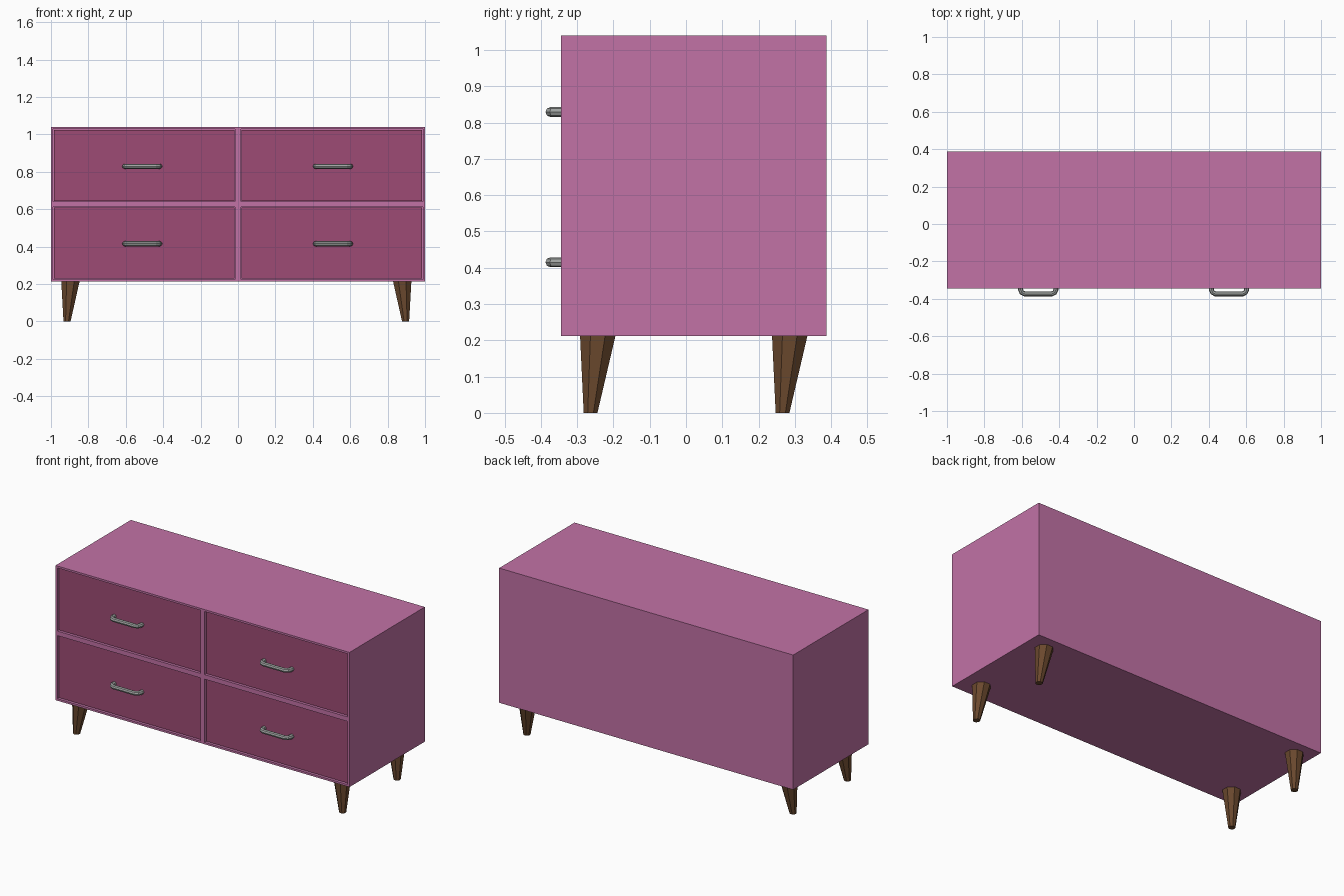
import bpy, bmesh, math
from mathutils import Vector

if "Cube" in bpy.data.objects:
    bpy.data.objects.remove(bpy.data.objects["Cube"])


def material(name, rgb):
    lin = [((c / 255 + 0.055) / 1.055) ** 2.4 for c in rgb]
    m = bpy.data.materials.new(name)
    m.diffuse_color = (*lin, 1)
    m.use_nodes = True
    m.node_tree.nodes["Principled BSDF"].inputs["Base Color"].default_value = m.diffuse_color
    return m


PINK = material("pink lacquer", (194, 114, 166))
ROSE = material("dark rose", (158, 75, 117))
WOOD = material("brown wood", (107, 73, 46))
METAL = material("grey metal", (160, 164, 162))


def add_object(name, bm, mat):
    bmesh.ops.recalc_face_normals(bm, faces=bm.faces[:])
    mesh = bpy.data.meshes.new(name)
    bm.to_mesh(mesh)
    bm.free()
    mesh.materials.append(mat)
    ob = bpy.data.objects.new(name, mesh)
    bpy.context.collection.objects.link(ob)
    return ob


def box_mesh(x0, x1, y0, y1, z0, z1):
    bm = bmesh.new()
    bmesh.ops.create_cube(bm, size=1)
    for v in bm.verts:
        v.co = Vector(((x0 + x1) / 2 + v.co.x * (x1 - x0),
                       (y0 + y1) / 2 + v.co.y * (y1 - y0),
                       (z0 + z1) / 2 + v.co.z * (z1 - z0)))
    return bm


FRONT, BACK, BOTTOM, TOP = -0.345, 0.387, 0.212, 1.04
COLUMNS = [(-0.988, -0.015), (0.015, 0.988)]
ROWS = [(0.224, 0.612), (0.640, 1.028)]

# Cabinet body: front face split into a grid, four openings sunk in
bm = box_mesh(-1, 1, FRONT, BACK, BOTTOM, TOP)
cuts = [((x, 0, 0), (1, 0, 0)) for c in COLUMNS for x in c]
cuts += [((0, 0, z), (0, 0, 1)) for r in ROWS for z in r]
for co, no in cuts:
    verts = [v for v in bm.verts if abs(v.co.y - FRONT) < 1e-5]
    faces = [f for f in bm.faces if all(v in verts for v in f.verts)]
    edges = list({e for f in faces for e in f.edges})
    bmesh.ops.bisect_plane(bm, geom=verts + edges + faces, plane_co=co, plane_no=no, dist=1e-5)
bm.normal_update()
openings = []
for f in bm.faces:
    c = f.calc_center_median()
    if f.normal.y < -0.9 and any(a < c.x < b for a, b in COLUMNS) and any(a < c.z < b for a, b in ROWS):
        openings.append(f)
bmesh.ops.inset_individual(bm, faces=openings, thickness=0, depth=-0.04)
add_object("cabinet_body", bm, PINK)


# Handle: octagonal tube bent into a shallow U
def handle(name, cx, cz):
    h, y0, y1 = 0.094, FRONT + 0.02, -0.374
    curve = bpy.data.curves.new(name, 'CURVE')
    curve.dimensions = '3D'
    curve.bevel_depth = 0.0135
    curve.bevel_resolution = 2
    curve.use_fill_caps = True
    half = [(h, y0), (h, -0.352), (h - 0.006, -0.366), (h - 0.022, y1)]
    path = [(-x, y) for x, y in half] + half[::-1]
    sp = curve.splines.new('POLY')
    sp.points.add(len(path) - 1)
    for p, (x, y) in zip(sp.points, path):
        p.co = (cx + x, y, cz, 1)
    tmp = bpy.data.objects.new(name, curve)
    bpy.context.collection.objects.link(tmp)
    bpy.context.view_layer.update()
    mesh = bpy.data.meshes.new_from_object(tmp.evaluated_get(bpy.context.evaluated_depsgraph_get()))
    bpy.data.objects.remove(tmp)
    mesh.materials.clear()
    mesh.materials.append(METAL)
    for p in mesh.polygons:
        p.use_smooth = False
        p.material_index = 0
    bpy.context.collection.objects.link(bpy.data.objects.new(name, mesh))


# Drawers, slightly recessed, each with a handle
GAP = 0.004
for (x0, x1), side, hx in zip(COLUMNS, ("left", "right"), (-0.512, 0.508)):
    for (z0, z1), level, hz in zip(ROWS, ("lower", "upper"), (0.415, 0.829)):
        bm = box_mesh(x0 + GAP, x1 - GAP, FRONT + 0.01, FRONT + 0.039, z0 + GAP, z1 - GAP)
        add_object(f"{level}_{side}_drawer", bm, ROSE)
        handle(f"{level}_{side}_handle", hx, hz)

# Splayed, tapered octagonal legs
SIDES = 8
for side, sx in (("left", -1), ("right", 1)):
    for end, y in (("front", -0.263), ("back", 0.266)):
        bm = bmesh.new()
        rings = []
        for ox, oy, r, z in ((0.905, 0, 0.0205, 0), (0.887, 0.02, 0.053, BOTTOM + 0.002)):
            ring = []
            for i in range(SIDES):
                a = 2 * math.pi * (i + 0.5) / SIDES
                ring.append(bm.verts.new((sx * ox - 0.009 + r * math.cos(a), y + oy + r * math.sin(a), z)))
            rings.append(ring)
        low, high = rings
        for i in range(SIDES):
            j = (i + 1) % SIDES
            bm.faces.new((low[i], low[j], high[j], high[i]))
        bm.faces.new(low)
        bm.faces.new(high)
        add_object(f"{end}_{side}_leg", bm, WOOD)
